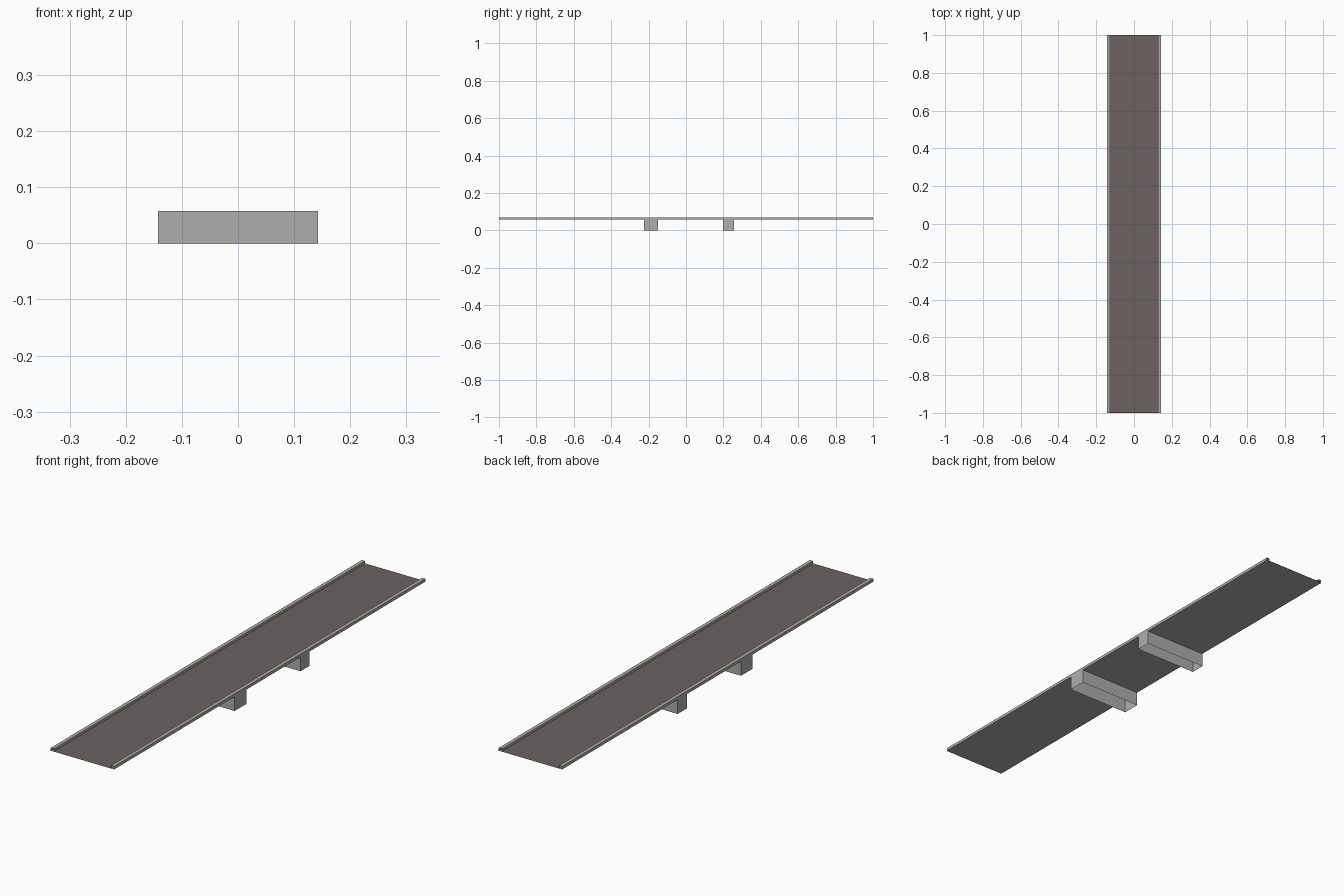
import bpy, bmesh

if "Cube" in bpy.data.objects:
    bpy.data.objects.remove(bpy.data.objects["Cube"])

HALF_W, INNER_W = 0.1425, 0.128     # outer edge and inner edge of the kerbs
Z_DECK, Z_ROAD, Z_TOP = 0.058, 0.060, 0.070


def material(name, rgb):
    m = bpy.data.materials.new(name)
    m.diffuse_color = (*rgb, 1.0)
    m.use_nodes = True
    m.node_tree.nodes["Principled BSDF"].inputs["Base Color"].default_value = m.diffuse_color
    return m


grey = material("concrete_grey", (0.42, 0.42, 0.42))
brown = material("road_brown", (0.145, 0.122, 0.12))


def finish(bm, name, mat):
    mesh = bpy.data.meshes.new(name)
    bm.to_mesh(mesh)
    bm.free()
    mesh.materials.append(mat)
    ob = bpy.data.objects.new(name, mesh)
    bpy.context.collection.objects.link(ob)


def sweep(name, profile, mat):
    """Open-ended sweep of an x/z profile along the full length."""
    bm = bmesh.new()
    rows = [[bm.verts.new((x, y, z)) for x, z in profile] for y in (-1, 1)]
    for i in range(len(profile) - 1):
        bm.faces.new((rows[0][i], rows[0][i + 1], rows[1][i + 1], rows[1][i]))
    finish(bm, name, mat)


def support(name, y0, y1):
    """Crosswise pier: four walls, open below and closed by the deck above."""
    bm = bmesh.new()
    ring = [(-HALF_W, y0), (HALF_W, y0), (HALF_W, y1), (-HALF_W, y1)]
    low = [bm.verts.new((x, y, 0)) for x, y in ring]
    top = [bm.verts.new((x, y, Z_DECK)) for x, y in ring]
    for i in range(4):
        j = (i + 1) % 4
        bm.faces.new((low[i], low[j], top[j], top[i]))
    finish(bm, name, grey)


# Deck underside with the raised kerb on each edge
left = [(-INNER_W, Z_ROAD), (-INNER_W, Z_TOP), (-HALF_W, Z_TOP), (-HALF_W, Z_DECK)]
right = [(-x, z) for x, z in reversed(left)]
sweep("deck_and_kerbs", (left + right)[::-1], grey)

# Road surface between the kerbs
sweep("road_surface", [(-INNER_W, Z_ROAD), (INNER_W, Z_ROAD)], brown)

# Two piers
support("front_pier", -0.225, -0.15)
support("back_pier", 0.198, 0.257)
